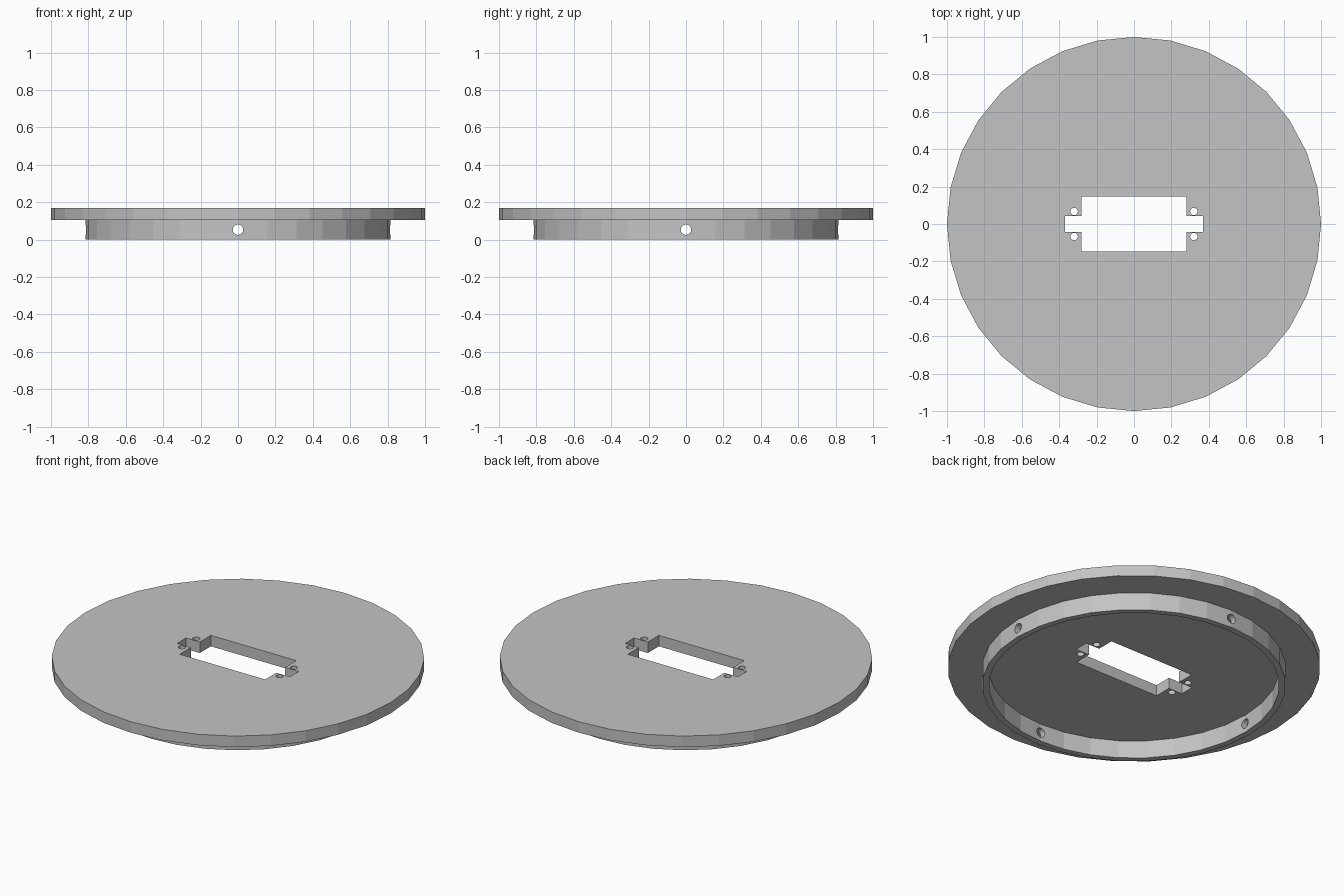
import bpy, bmesh, math
from mathutils import Matrix, Vector

cube = bpy.data.objects.get("Cube")
if cube:
    bpy.data.objects.remove(cube, do_unlink=True)

SIDES = 32
TOP, UNDER = 0.17, 0.105        # plate heights
RING_OUT, RING_IN = 0.815, 0.78

grey = bpy.data.materials.new("plain grey")
grey.use_nodes = True
grey.diffuse_color = (0.55, 0.55, 0.55, 1)
grey.node_tree.nodes["Principled BSDF"].inputs["Base Color"].default_value = grey.diffuse_color


def make_object(name, bm):
    bmesh.ops.recalc_face_normals(bm, faces=bm.faces)
    mesh = bpy.data.meshes.new(name)
    bm.to_mesh(mesh)
    bm.free()
    mesh.materials.append(grey)
    obj = bpy.data.objects.new(name, mesh)
    bpy.context.collection.objects.link(obj)
    return obj


def add_rod(bm, radius, length, matrix):
    bmesh.ops.create_cone(bm, cap_ends=True, segments=16, radius1=radius,
                          radius2=radius, depth=length, matrix=matrix)


# Flanged plate with a mounting ring underneath, turned from one profile
profile = [(0, UNDER), (RING_IN, UNDER), (RING_IN, 0), (RING_OUT, 0),
           (RING_OUT, UNDER), (1, UNDER), (1, TOP), (0, TOP)]
bm = bmesh.new()
verts = [bm.verts.new((r, 0, z)) for r, z in profile]
edges = [bm.edges.new(pair) for pair in zip(verts, verts[1:])]
bmesh.ops.spin(bm, geom=verts + edges, cent=(0, 0, 0), axis=(0, 0, 1),
               angle=math.tau, steps=SIDES)
bmesh.ops.remove_doubles(bm, verts=bm.verts, dist=0.0001)
plate = make_object("flanged_plate", bm)

# Cutter: rectangular window with a narrow slot at each end
bm = bmesh.new()
quarter = [(0.37, 0.042), (0.28, 0.042), (0.28, 0.146)]
outline = []
for sx, sy in ((1, 1), (-1, 1), (-1, -1), (1, -1)):
    corner = [(sx * x, sy * y) for x, y in quarter]
    outline += corner if sx * sy > 0 else corner[::-1]
face = bm.faces.new([bm.verts.new((x, y, 0.05)) for x, y in outline])
moved = bmesh.ops.extrude_face_region(bm, geom=[face])["geom"]
bmesh.ops.translate(bm, vec=(0, 0, 0.2),
                    verts=[v for v in moved if isinstance(v, bmesh.types.BMVert)])

# Cutter: four small screw holes beside the slots
for sx in (-1, 1):
    for sy in (-1, 1):
        add_rod(bm, 0.02, 0.2, Matrix.Translation((sx * 0.32, sy * 0.067, 0.15)))

# Cutter: four radial holes through the ring
for i in range(4):
    turn = Matrix.Rotation(i * math.pi / 2, 4, 'Z')
    add_rod(bm, 0.028, 0.15, turn @ Matrix.Translation((0.8, 0, 0.053))
            @ Matrix.Rotation(math.pi / 2, 4, 'Y'))
cutter = make_object("hole_cutter", bm)
cutter.hide_render = True

# Cut every opening, then discard the cutter
cut = plate.modifiers.new("openings", 'BOOLEAN')
cut.operation = 'DIFFERENCE'
cut.solver = 'EXACT'
cut.object = cutter
bpy.context.view_layer.objects.active = plate
bpy.ops.object.modifier_apply(modifier=cut.name)
bpy.data.objects.remove(cutter, do_unlink=True)
